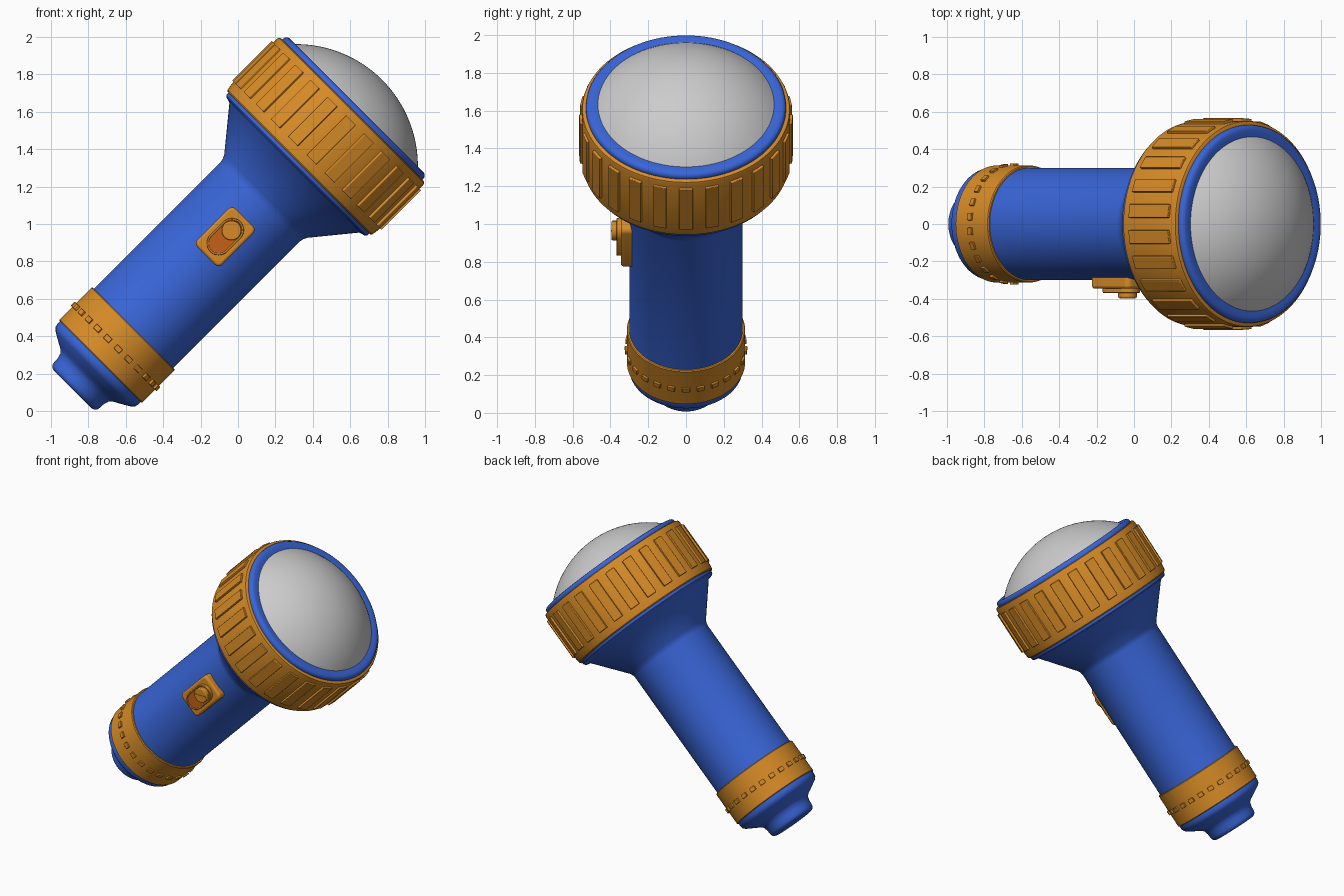
import bpy, bmesh, math
from mathutils import Matrix, Vector

if "Cube" in bpy.data.objects:
    bpy.data.objects.remove(bpy.data.objects["Cube"])

# Local space: z runs along the torch axis; TILT places it at 45 degrees
TILT = Matrix.Translation((0, 0, 1)) @ Matrix.Rotation(math.pi / 4, 4, 'Y')
SEG = 96


def material(name, rgb):
    m = bpy.data.materials.new(name)
    m.diffuse_color = (*rgb, 1)
    m.use_nodes = True
    m.node_tree.nodes["Principled BSDF"].inputs["Base Color"].default_value = m.diffuse_color
    return m


BLUE = material("blue_plastic", (0.04, 0.13, 0.68))
ORANGE = material("orange_plastic", (0.68, 0.26, 0.02))
DARK = material("dark_orange", (0.55, 0.12, 0.01))


def finish(name, bm, mat, bevel=0):
    bmesh.ops.recalc_face_normals(bm, faces=bm.faces)
    me = bpy.data.meshes.new(name)
    bm.to_mesh(me)
    bm.free()
    ob = bpy.data.objects.new(name, me)
    bpy.context.collection.objects.link(ob)
    ob.matrix_world = TILT
    if mat:
        me.materials.append(mat)
    if bevel:
        b = ob.modifiers.new("bevel", 'BEVEL')
        b.width, b.segments, b.limit_method = bevel, 3, 'ANGLE'
    bpy.ops.object.select_all(action='DESELECT')
    bpy.context.view_layer.objects.active = ob
    ob.select_set(True)
    bpy.ops.object.shade_smooth_by_angle(angle=math.radians(35))
    return ob


def lathe(name, profile, mat):
    """Revolve (radius, height) points around the axis."""
    bm = bmesh.new()
    vs = [bm.verts.new((r, 0, h)) for r, h in profile]
    es = [bm.edges.new(p) for p in zip(vs, vs[1:])]
    bmesh.ops.spin(bm, geom=vs + es, cent=(0, 0, 0), axis=(0, 0, 1),
                   angle=2 * math.pi, steps=SEG, use_duplicate=False)
    bmesh.ops.remove_doubles(bm, verts=bm.verts, dist=1e-5)
    return finish(name, bm, mat)


def ribs(name, count, radius, height, depth, width, length, mat, bevel):
    """Ring of small blocks standing proud of a collar."""
    bm = bmesh.new()
    for i in range(count):
        m = (Matrix.Rotation(2 * math.pi * i / count, 4, 'Z')
             @ Matrix.Translation((radius - depth / 2, 0, height))
             @ Matrix.Diagonal((depth, width, length, 1)))
        bmesh.ops.create_cube(bm, size=1, matrix=m)
    return finish(name, bm, mat, bevel)


def capsule(radius, half, cz, n=16):
    """Stadium outline in x, z, long along the axis."""
    pts = []
    for end in (0, 1):
        for i in range(n + 1):
            a = math.pi * (end + i / n)
            pts.append((radius * math.cos(a),
                        cz + (half if end == 0 else -half) + radius * math.sin(a)))
    return pts


def slab(name, outline, y0, y1, mat, bevel, hole=None):
    """Extrude an outline from y0 to y1, optionally with a matching hole."""
    bm = bmesh.new()
    loops = [[bm.verts.new((x, y, z)) for x, z in o]
             for o in (outline, hole) if o for y in (y0, y1)]
    n = len(outline)

    def bridge(a, b):
        for i in range(n):
            j = (i + 1) % n
            bm.faces.new((a[i], a[j], b[j], b[i]))
    bridge(loops[0], loops[1])
    if hole:
        bridge(loops[2], loops[3])
        bridge(loops[0], loops[2])
        bridge(loops[1], loops[3])
    else:
        bm.faces.new(loops[0])
        bm.faces.new(loops[1])
    return finish(name, bm, mat, bevel)


# Blue body: tail button, barrel, flared head and lip under the collar
lathe("body", [(0, -1.25), (0.145, -1.25), (0.158, -1.246), (0.168, -1.235),
               (0.172, -1.22), (0.174, -1.19), (0.182, -1.16), (0.20, -1.143),
               (0.225, -1.13), (0.285, -1.095), (0.30, -1.08), (0.305, -1.06),
               (0.305, -1.03), (0.30, -1.0), (0.30, 0.17), (0.304, 0.19),
               (0.314, 0.21), (0.49, 0.425), (0.505, 0.431), (0.522, 0.434),
               (0.531, 0.442), (0.533, 0.455), (0.533, 0.48)], BLUE)

# Tail collar with small studs
lathe("tail_collar", [(0.29, -1.04), (0.308, -1.04), (0.313, -1.035),
                      (0.313, -0.795), (0.308, -0.79), (0.29, -0.79)], ORANGE)
ribs("tail_studs", 25, 0.324, -0.925, 0.03, 0.04, 0.03, ORANGE, 0.003)

# Head collar with grip ribs
lathe("head_collar", [(0.50, 0.46), (0.54, 0.46), (0.547, 0.467), (0.552, 0.50),
                      (0.552, 0.85), (0.548, 0.86), (0.54, 0.864), (0.49, 0.864)], ORANGE)
ribs("grip_ribs", 25, 0.565, 0.67, 0.04, 0.072, 0.30, ORANGE, 0.004)

# Rounded blue rim holding the lens
lathe("lens_rim", [(0.525, 0.85), (0.53, 0.868), (0.528, 0.882), (0.519, 0.893),
                   (0.505, 0.897), (0.485, 0.896), (0.46, 0.893)], BLUE)

# Domed lens: spherical cap
cap_r, cap_h, base = 0.47, 0.20, 0.89
R = (cap_r ** 2 + cap_h ** 2) / (2 * cap_h)
edge = math.asin(cap_r / R)
lathe("lens", [(R * math.sin(edge * i / 16),
                base + cap_h - R + R * math.cos(edge * i / 16)) for i in range(17)], None)

# Switch on the front of the barrel
C = -0.096
corner = 0.03
plate = []
for k, (sx, sz) in enumerate(((1, 1), (-1, 1), (-1, -1), (1, -1))):
    for i in range(6):
        a = math.pi / 2 * (k + i / 5)
        plate.append((sx * (0.094 - corner) + corner * math.cos(a),
                      C + sz * (0.145 - corner) + corner * math.sin(a)))
slab("switch_plate", plate, -0.25, -0.345, ORANGE, 0.014)
slab("switch_rim", capsule(0.064, 0.05, C), -0.33, -0.368, ORANGE, 0.004,
     hole=capsule(0.054, 0.05, C))
slab("switch_track", capsule(0.056, 0.05, C), -0.33, -0.362, DARK, 0)
disc = [(0.052 * math.cos(math.tau * i / 40), C + 0.047 + 0.052 * math.sin(math.tau * i / 40))
        for i in range(40)]
slab("switch_button", disc, -0.34, -0.394, ORANGE, 0.006)
# Thumb ridge across the button, upright in the world
bm = bmesh.new()
bmesh.ops.create_cube(bm, size=1, matrix=Matrix.Translation((0, -0.392, C + 0.047))
                      @ Matrix.Rotation(math.pi / 4, 4, 'Y')
                      @ Matrix.Diagonal((0.008, 0.012, 0.085, 1)))
finish("thumb_ridge", bm, ORANGE)
